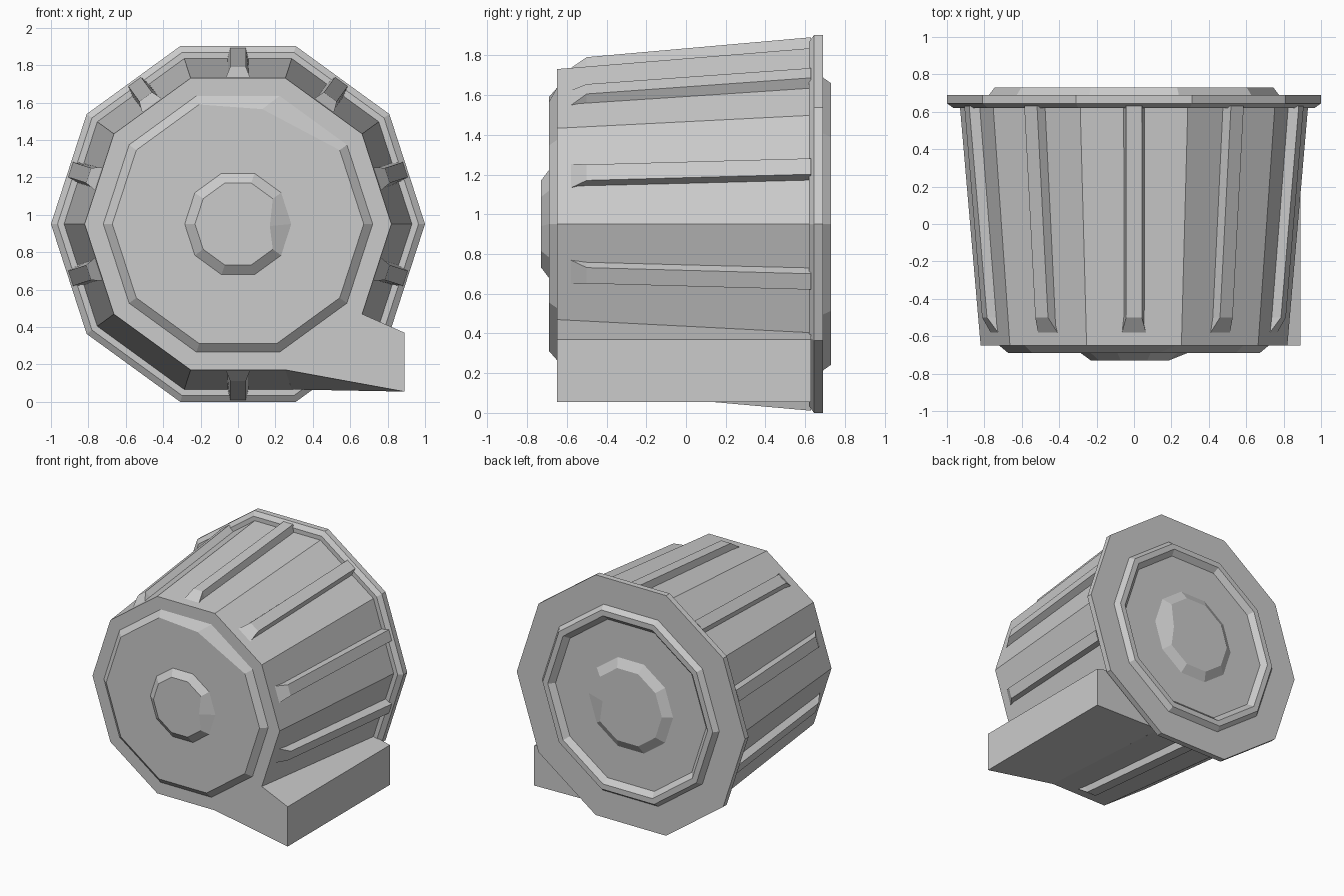
import bpy, bmesh
from math import cos, sin, radians
from mathutils import Matrix

if "Cube" in bpy.data.objects:
    bpy.data.objects.remove(bpy.data.objects["Cube"])

CZ = 0.951  # height of the housing axis


def loft(name, rings):
    """Skin equal-length rings of points and cap both ends."""
    bm = bmesh.new()
    loops = [[bm.verts.new(p) for p in ring] for ring in rings]
    n = len(loops[0])
    for a, b in zip(loops, loops[1:]):
        for i in range(n):
            j = (i + 1) % n
            bm.faces.new((a[i], a[j], b[j], b[i]))
    bm.faces.new(loops[0])
    bm.faces.new(loops[-1])
    bmesh.ops.recalc_face_normals(bm, faces=bm.faces)
    me = bpy.data.meshes.new(name)
    bm.to_mesh(me)
    bm.free()
    ob = bpy.data.objects.new(name, me)
    bpy.context.collection.objects.link(ob)
    return ob


def decagon(y, r, dent=None):
    """Ten-sided ring about the y axis; dent = (vertex, x, z) moves one corner."""
    pts = [(r * cos(radians(36 * i)), y, CZ + r * sin(radians(36 * i))) for i in range(10)]
    if dent:
        pts[dent[0]] = (dent[1], y, dent[2])
    return pts


# Tapered housing, rear flange and raised rear rim in one profile
profile = [(-.65, .82), (.62, .93), (.62, .965), (.645, 1), (.69, 1),
           (.69, .775), (.73, .745), (.73, .70), (.69, .66)]
loft("housing", [decagon(y, r) for y, r in profile])

# Front cover plate with one worn corner, and hub caps at both ends
loft("front_cover", [decagon(-.64, .72), decagon(-.65, .72),
                     decagon(-.69, .672, (2, .13, 1.565))])
loft("front_hub", [decagon(-.68, .285), decagon(-.69, .285),
                   decagon(-.73, .23, (0, .17, .94))])
loft("rear_hub", [decagon(.68, .37), decagon(.69, .37),
                  decagon(.73, .30, (0, .22, .94))])


# Cooling ribs on each flat, skipping the one behind the outlet
def rib_section(y, low, high, wide, narrow):
    return [(-wide, y, low), (wide, y, low), (narrow, y, high), (-narrow, y, high)]


for k in range(10):
    if k == 6:
        continue
    rib = loft("rib", [rib_section(-.58, .74, .785, .066, .064),
                       rib_section(-.50, .75, .84, .066, .042),
                       rib_section(.63, .84, .94, .066, .042)])
    rib.data.transform(Matrix.Translation((0, 0, CZ)) @ Matrix.Rotation(radians(-36 * k + 360), 4, 'Y').inverted())

# Side outlet running tangentially off the lower right
loft("outlet", [[(.663, -.65, .47), (.89, -.65, .37), (.89, -.65, .055), (.253, -.65, .171)],
                [(.752, .63, .404), (.89, .63, .37), (.89, .63, .055), (.287, .63, .066)]])
